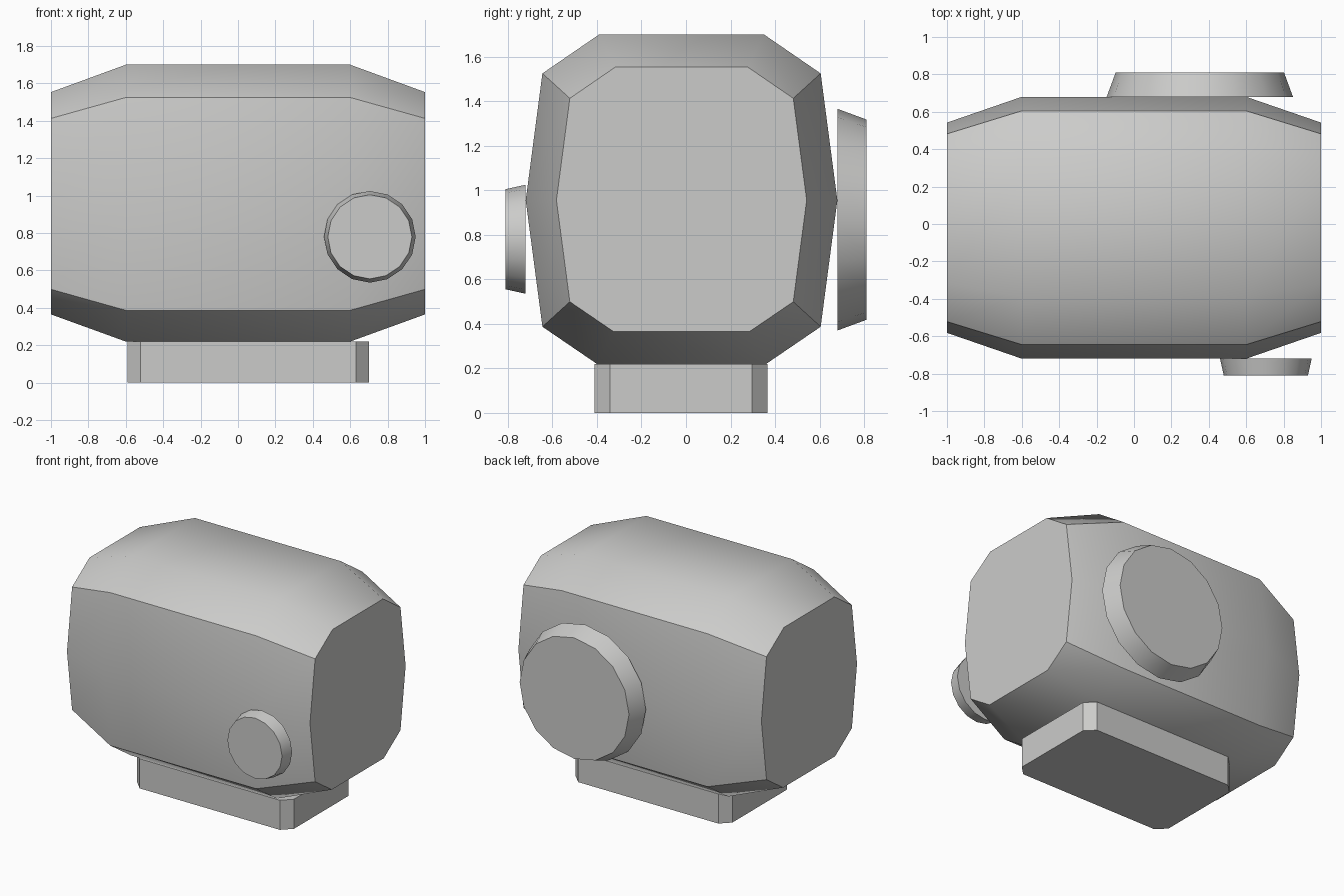
import bpy
import bmesh
import math

if "Cube" in bpy.data.objects:
    bpy.data.objects.remove(bpy.data.objects["Cube"])

grey = bpy.data.materials.new("light_grey")
grey.diffuse_color = (0.6, 0.6, 0.59, 1)
grey.use_nodes = True
grey.node_tree.nodes["Principled BSDF"].inputs["Base Color"].default_value = grey.diffuse_color


def loft(name, rings):
    """Skin a stack of matching rings and cap both ends."""
    bm = bmesh.new()
    loops = [[bm.verts.new(p) for p in ring] for ring in rings]
    for a, b in zip(loops, loops[1:]):
        n = len(a)
        for i in range(n):
            j = (i + 1) % n
            bm.faces.new((a[i], a[j], b[j], b[i]))
    bm.faces.new(loops[0])
    bm.faces.new(loops[-1])
    bmesh.ops.recalc_face_normals(bm, faces=bm.faces)
    mesh = bpy.data.meshes.new(name)
    bm.to_mesh(mesh)
    bm.free()
    mesh.materials.append(grey)
    obj = bpy.data.objects.new(name, mesh)
    bpy.context.collection.objects.link(obj)
    bpy.ops.object.select_all(action='DESELECT')
    obj.select_set(True)
    bpy.context.view_layer.objects.active = obj
    bpy.ops.object.shade_smooth_by_angle(angle=math.radians(40))
    return obj


def circle(cx, y, cz, r, n=16):
    return [(cx + r * math.sin(2 * math.pi * i / n), y,
             cz + r * math.cos(2 * math.pi * i / n)) for i in range(n)]


# Body: ten-sided section (y, z), shrunk towards both ends
section = [(-0.39, 1.70), (0.35, 1.70), (0.605, 1.525), (0.68, 0.955),
           (0.605, 0.387), (0.36, 0.22), (-0.40, 0.22), (-0.645, 0.387),
           (-0.72, 0.955), (-0.645, 1.525)]


def body_ring(x, s):
    return [(x, -0.02 + (y + 0.02) * s, 0.957 + (z - 0.957) * s) for y, z in section]


loft("body", [body_ring(-1, 0.803), body_ring(-0.6, 1),
              body_ring(0.6, 1), body_ring(1, 0.803)])

# Small front knob and large rear disc, both tapering outwards
loft("front_knob", [circle(0.705, -0.72, 0.78, 0.245), circle(0.705, -0.81, 0.78, 0.225)])
loft("rear_disc", [circle(0.352, 0.68, 0.868, 0.498), circle(0.352, 0.81, 0.868, 0.45)])

# Base block with cut corners
x0, x1, y0, y1, c = -0.59, 0.70, -0.41, 0.365, 0.068
outline = [(x0 + c, y0), (x1 - c, y0), (x1, y0 + c), (x1, y1 - c),
           (x1 - c, y1), (x0 + c, y1), (x0, y1 - c), (x0, y0 + c)]
loft("base", [[(x, y, z) for x, y in outline] for z in (0, 0.22)])
